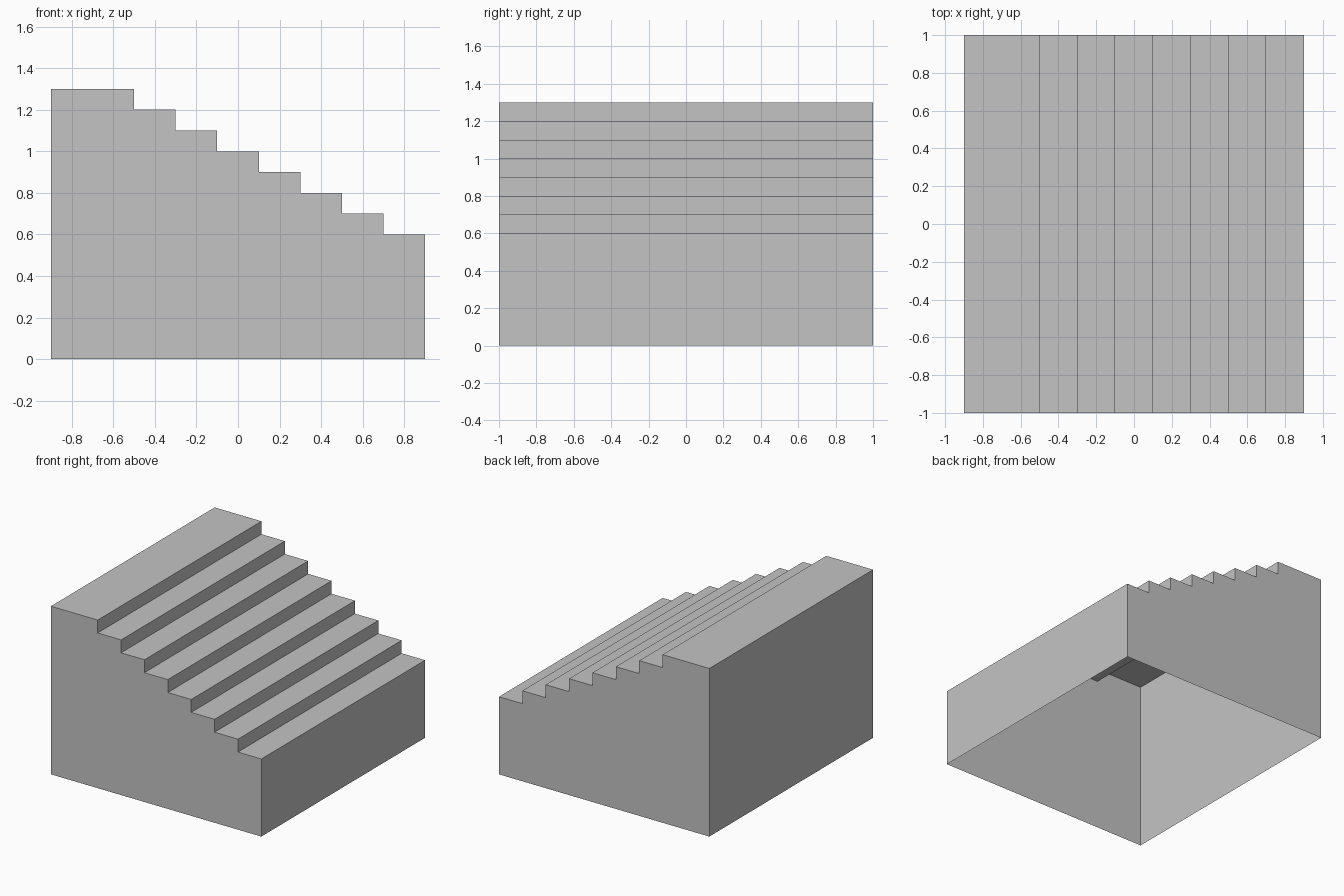
import bpy
import bmesh

cube = bpy.data.objects.get("Cube")
if cube:
    bpy.data.objects.remove(cube, do_unlink=True)

HALF_LENGTH, HALF_DEPTH = 0.9, 1.0
TOP, RISE, TREAD, STEPS = 1.3, 0.1, 0.2, 7

# Stepped side profile, from the tall end's foot down to the low end's foot
x, z = -0.5, TOP
profile = [(-HALF_LENGTH, 0), (-HALF_LENGTH, TOP), (x, TOP)]
for step in range(STEPS):
    z -= RISE
    profile.append((x, z))
    x += TREAD
    profile.append((x, z))
profile.append((HALF_LENGTH, 0))

# Hollow shell, open underneath: two side walls joined by treads and risers
bm = bmesh.new()
front = [bm.verts.new((px, -HALF_DEPTH, pz)) for px, pz in profile]
back = [bm.verts.new((px, HALF_DEPTH, pz)) for px, pz in profile]
bm.faces.new(front[::-1])
bm.faces.new(back)
for i in range(len(profile) - 1):
    bm.faces.new((front[i], front[i + 1], back[i + 1], back[i]))

# Point every face outward from the middle of the block
bm.normal_update()
for face in bm.faces:
    n = face.normal
    outward = n.y * face.calc_center_median().y if abs(n.y) > 0.5 else n.z
    if abs(n.x) > 0.5:
        outward = n.x if face.calc_center_median().x > -0.8 else -n.x
    if outward < 0:
        face.normal_flip()

mesh = bpy.data.meshes.new("stepped_block")
bm.to_mesh(mesh)
bm.free()
block = bpy.data.objects.new("stepped_block", mesh)
bpy.context.collection.objects.link(block)

# Plain grey finish
grey = bpy.data.materials.new("plain_grey")
grey.use_nodes = True
colour = (0.55, 0.55, 0.55, 1)
grey.diffuse_color = colour
grey.node_tree.nodes["Principled BSDF"].inputs["Base Color"].default_value = colour
mesh.materials.append(grey)
